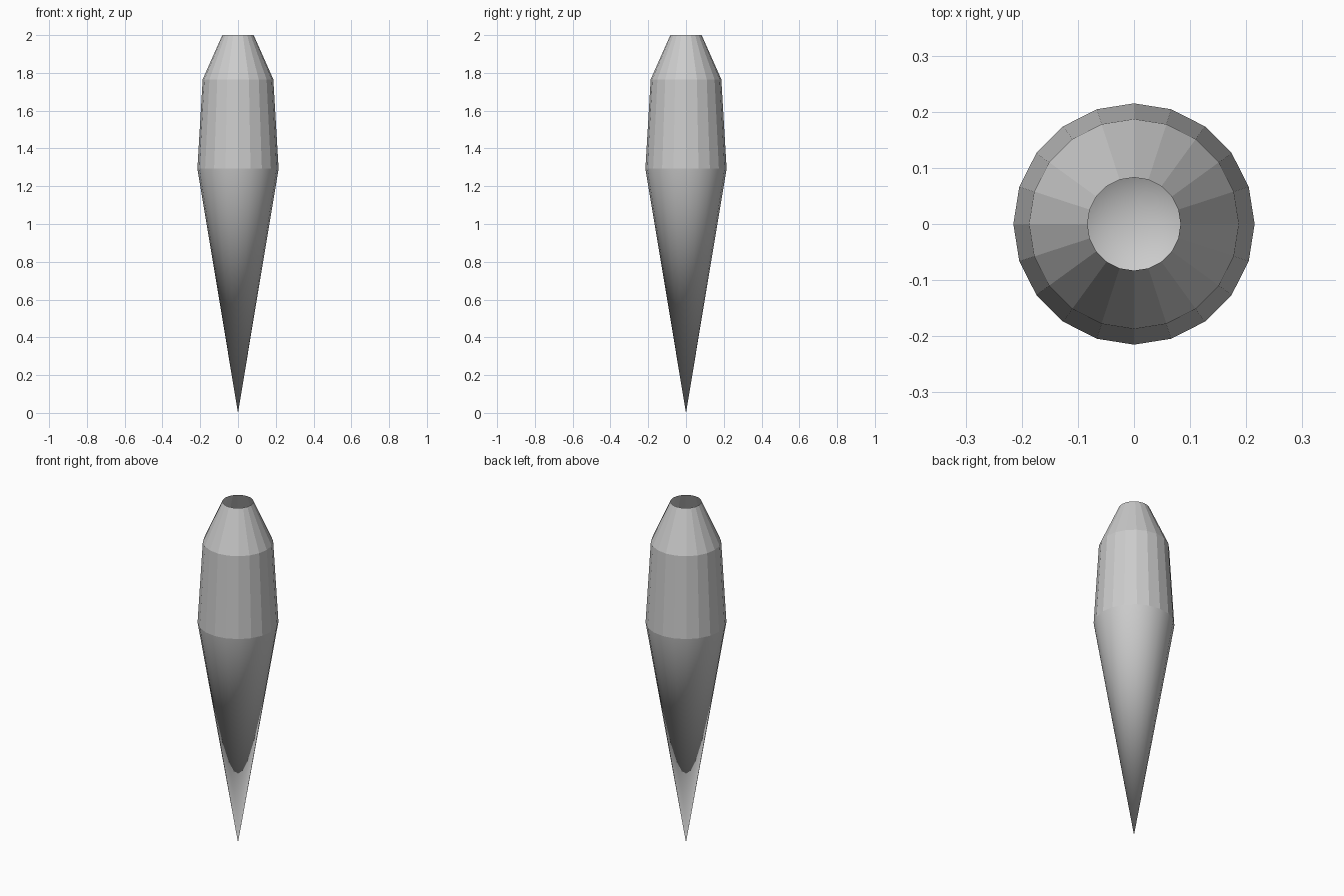
import bpy, bmesh, math

if "Cube" in bpy.data.objects:
    bpy.data.objects.remove(bpy.data.objects["Cube"])

SIDES = 20
# (radius, height) from the base of the spike to the open mouth
PROFILE = [(0.215, 1.293), (0.187, 1.766), (0.083, 2.0)]


def ring(bm, radius, z):
    step = 2 * math.pi / SIDES
    return [bm.verts.new((radius * math.cos(i * step), radius * math.sin(i * step), z))
            for i in range(SIDES)]


bm = bmesh.new()
rings = [ring(bm, r, z) for r, z in PROFILE]
tip = bm.verts.new((0, 0, 0))

for i in range(SIDES):
    j = (i + 1) % SIDES
    # smooth pointed lower cone
    bm.faces.new((tip, rings[0][j], rings[0][i])).smooth = True
    # faceted upper bands, open at the top
    for low, high in zip(rings, rings[1:]):
        bm.faces.new((low[i], low[j], high[j], high[i])).smooth = False

mesh = bpy.data.meshes.new("hollow_spike")
bm.to_mesh(mesh)
bm.free()
spike = bpy.data.objects.new("hollow_spike", mesh)
bpy.context.collection.objects.link(spike)
